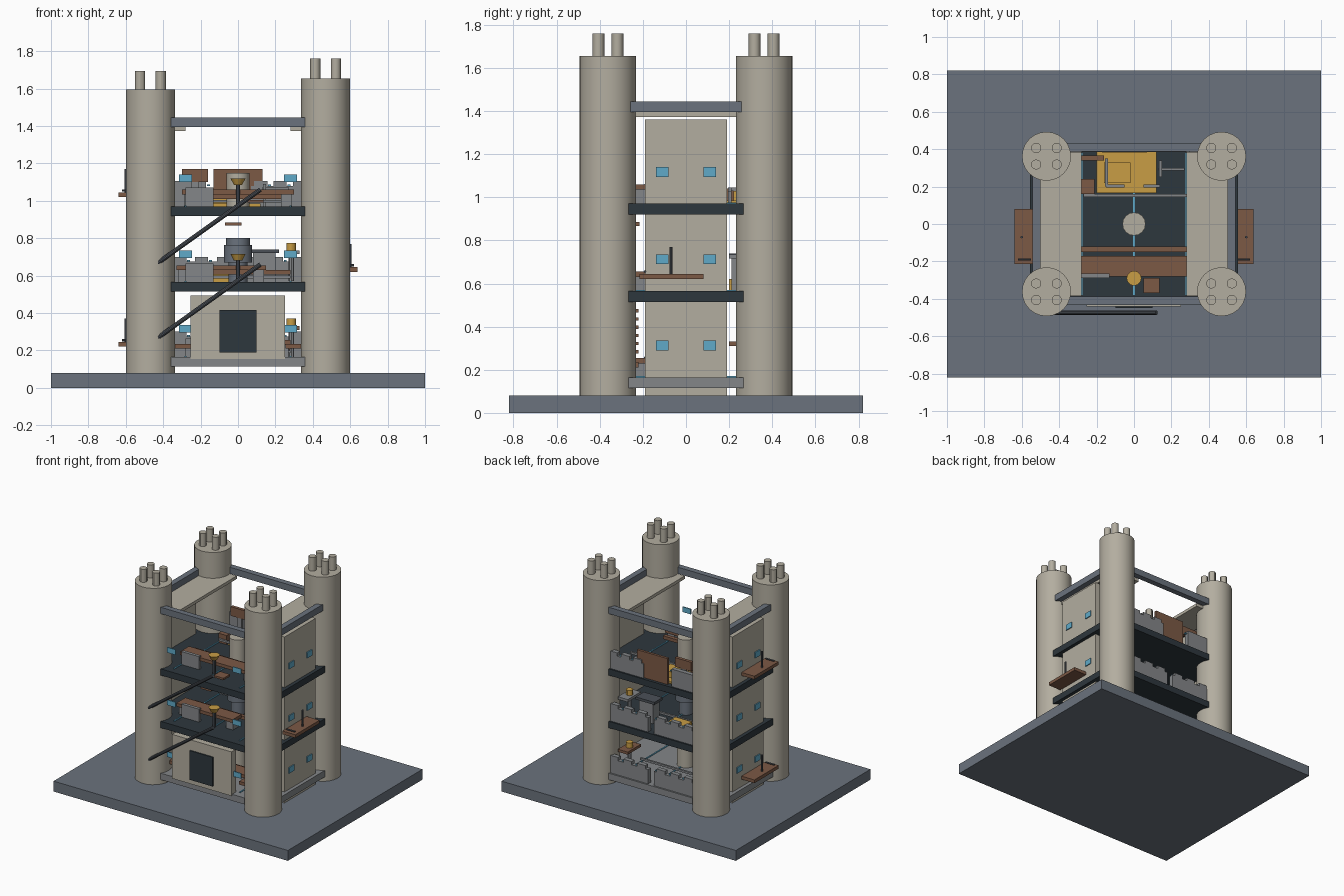
import bpy, math
from mathutils import Vector

if "Cube" in bpy.data.objects:
    bpy.data.objects.remove(bpy.data.objects["Cube"])


def mat(name, r, g, b):
    m = bpy.data.materials.new(name)
    m.diffuse_color = (r, g, b, 1)
    m.use_nodes = True
    m.node_tree.nodes["Principled BSDF"].inputs["Base Color"].default_value = m.diffuse_color
    return m


SLATE = mat("slate", .145, .17, .205)
STONE = mat("pale stone", .45, .42, .35)
DARK = mat("dark slab", .027, .038, .047)
WOOD = mat("brown wood", .20, .10, .06)
GOLD = mat("gold", .58, .34, .06)
BLUE = mat("blue glass", .115, .40, .58)
GREY = mat("grey stone", .23, .24, .25)
IRON = mat("iron", .07, .08, .095)


def box(name, m, x0, x1, y0, y1, z0, z1):
    bpy.ops.mesh.primitive_cube_add(size=1, location=((x0 + x1) / 2, (y0 + y1) / 2, (z0 + z1) / 2))
    o = bpy.context.object
    o.scale = (x1 - x0, y1 - y0, z1 - z0)
    o.name = name
    o.data.materials.append(m)
    return o


def rod(name, m, a, b, r, r2=None, n=16):
    a, b = Vector(a), Vector(b)
    d = b - a
    bpy.ops.mesh.primitive_cone_add(vertices=n, radius1=r, radius2=r if r2 is None else r2,
                                    depth=d.length, location=(a + b) / 2)
    o = bpy.context.object
    o.rotation_euler = d.to_track_quat('Z', 'Y').to_euler()
    bpy.ops.object.shade_smooth_by_angle()
    o.name = name
    o.data.materials.append(m)
    return o


# ground plate
box("base_plate", SLATE, -1, 1, -.82, .82, 0, .08)

# corner towers with four stacks each; the right pair is taller
for sx in (-1, 1):
    top = 1.655 if sx > 0 else 1.595
    stack = 1.76 if sx > 0 else 1.695
    for sy in (-1, 1):
        cx, cy = sx * .468, sy * .362
        rod("corner_tower", STONE, (cx, cy, .08), (cx, cy, top), .131, n=24)
        for dx in (-.055, .055):
            for dy in (-.044, .044):
                rod("tower_stack", STONE, (cx + dx, cy + dy, top - .02), (cx + dx, cy + dy, stack), .027, n=12)

# floor slabs
FLOORS = (.165, .565, .97)
for z, m in zip(FLOORS, (GREY, DARK, DARK)):
    box("floor_slab", m, -.557, .557, -.432, .432, z - .05, z)

# top ring beams
for s in (-1, 1):
    y, x = s * .41, s * .522
    box("cross_beam", SLATE, -.47, .47, y - .022, y + .022, 1.395, 1.445)
    box("side_beam", SLATE, x - .022, x + .022, -.36, .36, 1.395, 1.445)
    # side walls, wall caps and windows
    x = s * .51
    box("side_wall", STONE, x - .02, x + .02, -.19, .19, .08, 1.36)
    x = s * .39
    box("wall_cap", STONE, x - .11, x + .11, -.385, .385, 1.372, 1.396)
    for z in FLOORS:
        for wy in (-.11, .11):
            x = s * .533
            box("side_window", BLUE, x - .004, x + .004, wy - .03, wy + .03, z + .125, z + .17)

# balconies
for s, z in ((-1, .22), (1, .62), (-1, 1.02)):
    x = s * .585
    box("balcony", WOOD, x - .055, x + .055, -.215, .08, z, z + .025)
    rod("balcony_post", IRON, (s * .6, -.07, z + .025), (s * .6, -.07, z + .15), .007, n=8)
    rod("balcony_rail", IRON, (s * .55, -.19, z + .035), (s * .62, -.19, z + .035), .006, n=8)

# gatehouse
box("gatehouse", STONE, -.255, .252, -.44, -.385, .155, .495)
box("gate_door", DARK, -.1, .098, -.449, -.44, .19, .415)

# sloping poles across the front
for z in (.26, .66):
    rod("sloping_pole", IRON, (-.44, -.475, z), (.12, -.475, z + .4), .012, n=10)

# features repeated on every floor
for i, z in enumerate(FLOORS):
    # front panes
    for x in (-.28, .28):
        box("front_pane", BLUE, x - .035, x + .035, -.414, -.406, z + .13, z + .17)
    # inlaid floor strips
    for x in (-.28, 0, .28):
        box("floor_strip", BLUE, x - .005, x + .005, -.38, .38, z, z + .005)
    # rear parapets with merlons and blue tips
    for a, b in (((.03, .38), (-.37, -.02)) if i < 2 else ((.07, .38), (-.38, -.17))):
        box("rear_parapet", GREY, a, b, .385, .42, z, z + .11)
        for k in range(3):
            c = a + (b - a) * (k + .5) / 3
            box("merlon", GREY, c - .035, c + .035, .385, .42, z + .11, z + .135)
            box("merlon_tip", BLUE, c + .04, c + .055, .395, .41, z + .11, z + .118)
    # long bench, narrow shelf, bowl on a stand
    x0, x1 = ((-.28, .28), (-.33, .15), (-.3, .3))[i]
    box("bench", WOOD, x0, x1, -.28, -.17, z + .065, z + .09)
    for x in (x0 + .04, x1 - .04):
        box("bench_leg", GREY, x - .03, x + .03, -.26, -.19, z, z + .065)
    box("narrow_shelf", WOOD, -.28, .28, -.15, -.12, z + .04, z + .065)
    rod("bowl_stand", IRON, (0, -.29, z), (0, -.29, z + .12), .012, n=8)
    rod("bowl", GOLD, (0, -.29, z + .115), (0, -.29, z + .15), .022, .04, n=12)
    # front low blocks
    box("front_block", GREY, -.28, -.13, -.29, -.265, z, z + .1)
    box("rear_rail", GREY, -.27, .28, .145, .16, z + .02, z + .035)

# central drums
rod("lower_drum", STONE, (0, 0, .165), (0, 0, .4), .064)
rod("middle_drum_foot", SLATE, (0, 0, .565), (0, 0, .67), .05)
rod("middle_drum", SLATE, (0, 0, .67), (0, 0, .765), .075)
rod("middle_drum_neck", SLATE, (0, 0, .765), (0, 0, .8), .064)
rod("upper_drum", STONE, (0, 0, .97), (0, 0, 1.15), .062)

# steps behind the gate and a hanging step
for k in range(8):
    x = -.2 + k * .05
    box("stair_step", WOOD, x - .04, x + .04, -.36, -.22, .2 + k * .038, .215 + k * .038)
box("hanging_step", WOOD, -.07, .02, -.36, -.215, .867, .885)
box("front_step", WOOD, .05, .135, -.37, -.29, .99, 1.005)

# side tables with gold cups
for z in (.33, .735):
    box("side_table", WOOD if z < .5 else GREY, .245, .33, .2, .36, z - .02, z)
    rod("table_leg", GREY, (.285, .28, z - .165), (.285, .28, z - .02), .015, n=8)
    rod("gold_cup", GOLD, (.285, .28, z), (.285, .28, z + .04), .025, n=12)
for s in (-1, 1):
    box("low_shelf", WOOD, s * .3 - .045, s * .3 + .045, -.35, -.22, .21, .235)
box("counter", IRON, .06, .22, .2, .3, .72, .74)
box("counter_base", GREY, .08, .2, .21, .29, .565, .72)
box("gold_chest", GOLD, -.19, -.05, .2, .34, .565, .62)

# upper floor furnishings at the rear
box("gold_rug", GOLD, -.2, .12, .165, .385, .97, .985)
box("gold_pile", GOLD, -.16, -.02, .22, .33, .985, 1.03)
box("rear_panel", WOOD, -.13, .13, .39, .41, .97, 1.17)
box("rear_board", WOOD, -.3, -.16, .34, .365, 1.1, 1.17)
box("rear_board_post", GREY, -.25, -.21, .345, .36, .97, 1.1)
box("corner_crate", WOOD, -.28, -.21, .16, .24, .97, 1.04)
box("stand_post", GREY, -.155, -.14, .2, .35, 1.03, 1.045)
box("stand_arm", GREY, -.15, -.05, .195, .21, 1.03, 1.045)
box("rack_post", GREY, .135, .15, .25, .34, .97, 1.09)
box("rack_arm", GREY, .13, .27, .285, .3, 1.06, 1.075)
box("rack_foot", GREY, .05, .14, .195, .21, .97, 1.03)
